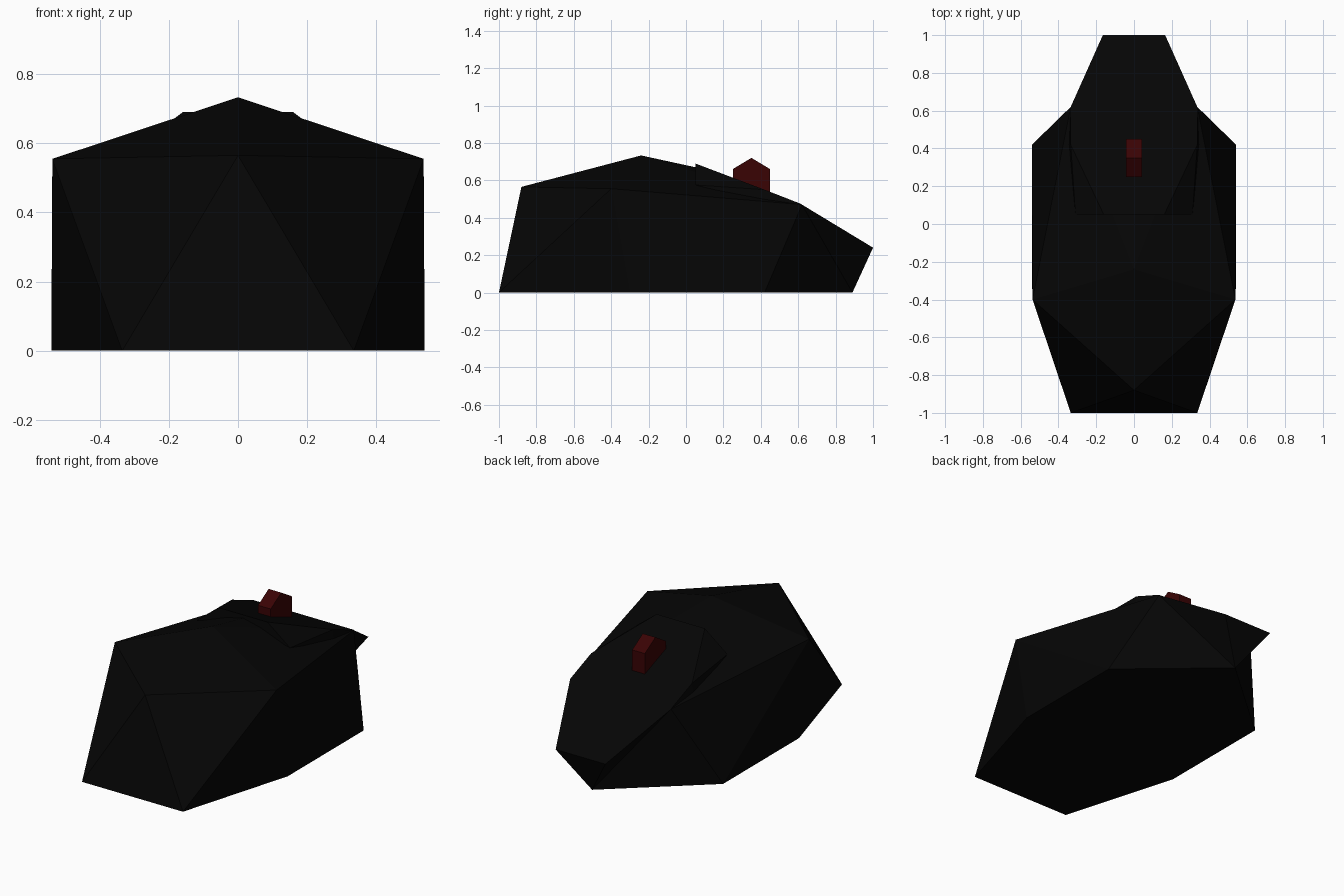
import bpy, bmesh

if "Cube" in bpy.data.objects:
    bpy.data.objects.remove(bpy.data.objects["Cube"], do_unlink=True)


def material(name, rgb):
    m = bpy.data.materials.new(name)
    m.use_nodes = True
    m.diffuse_color = (*rgb, 1)
    m.node_tree.nodes["Principled BSDF"].inputs["Base Color"].default_value = (*rgb, 1)
    return m


def mirrored_part(name, points, faces, mat):
    """Build one half from named points, mirror it across x = 0 and weld."""
    bm = bmesh.new()
    for side in (1, -1):
        verts = {k: bm.verts.new((side * x, y, z)) for k, (x, y, z) in points.items()}
        for face in faces:
            bm.faces.new([verts[k] for k in face.split()])
    bmesh.ops.remove_doubles(bm, verts=bm.verts, dist=0.0005)
    bmesh.ops.recalc_face_normals(bm, faces=bm.faces)
    mesh = bpy.data.meshes.new(name)
    bm.to_mesh(mesh)
    bm.free()
    mesh.materials.append(mat)
    obj = bpy.data.objects.new(name, mesh)
    bpy.context.collection.objects.link(obj)
    return obj


black = material("matte black", (0.0016, 0.0016, 0.0016))
red = material("dark red", (0.041, 0.001, 0.0012))

# Faceted hull
mirrored_part("hull", {
    "nose_top": (0, -0.88, 0.565),
    "nose_mid": (0, -1, 0),
    "nose_low": (0.335, -1, 0),
    "shoulder": (0.537, -0.4, 0.555),
    "side_low": (0.54, -0.3, 0),
    "rear_low": (0.54, 0.42, 0),
    "peak": (0, -0.24, 0.733),
    "roof_mid": (0, 0.05, 0.67),
    "deck_mid": (0, 0.62, 0.47),
    "hip": (0.335, 0.62, 0.47),
    "tail_mid": (0, 1, 0.24),
    "tail": (0.165, 1, 0.24),
    "keel": (0, 0.89, 0),
}, [
    "nose_top nose_mid nose_low",
    "nose_top nose_low shoulder",
    "nose_low side_low shoulder",
    "nose_top shoulder peak",
    "shoulder hip peak",
    "peak hip roof_mid",
    "roof_mid hip deck_mid",
    "shoulder side_low rear_low",
    "shoulder rear_low hip",
    "hip rear_low keel",
    "hip keel tail",
    "deck_mid hip tail tail_mid",
    "tail_mid tail keel",
    "nose_mid keel rear_low side_low nose_low",
], black)

# Raised sloping panel on the rear roof, with bevelled sides
mirrored_part("rear_deck_panel", {
    "front_mid": (0, 0.05, 0.69),
    "front": (0.16, 0.05, 0.69),
    "corner": (0.335, 0.42, 0.55),
    "back": (0.335, 0.62, 0.472),
    "back_mid": (0, 0.62, 0.472),
    "low_front_mid": (0, 0.05, 0.64),
    "low_front": (0.31, 0.05, 0.575),
    "low_corner": (0.345, 0.42, 0.485),
}, [
    "front_mid front corner back back_mid",
    "front_mid front low_front low_front_mid",
    "front corner low_front",
    "corner low_corner low_front",
    "corner back low_corner",
    "low_front_mid low_front low_corner back back_mid",
], black)

# Small gabled block on the panel
profile = [(0.25, 0.52), (0.25, 0.66), (0.35, 0.72), (0.45, 0.66), (0.45, 0.48)]
bm = bmesh.new()
base = bm.faces.new([bm.verts.new((-0.042, y, z)) for y, z in profile])
swept = bmesh.ops.extrude_face_region(bm, geom=[base], use_keep_orig=True)["geom"]
bmesh.ops.translate(bm, vec=(0.084, 0, 0),
                    verts=[g for g in swept if isinstance(g, bmesh.types.BMVert)])
bmesh.ops.recalc_face_normals(bm, faces=bm.faces)
block_mesh = bpy.data.meshes.new("roof_block")
bm.to_mesh(block_mesh)
bm.free()
block_mesh.materials.append(red)
bpy.context.collection.objects.link(bpy.data.objects.new("roof_block", block_mesh))
